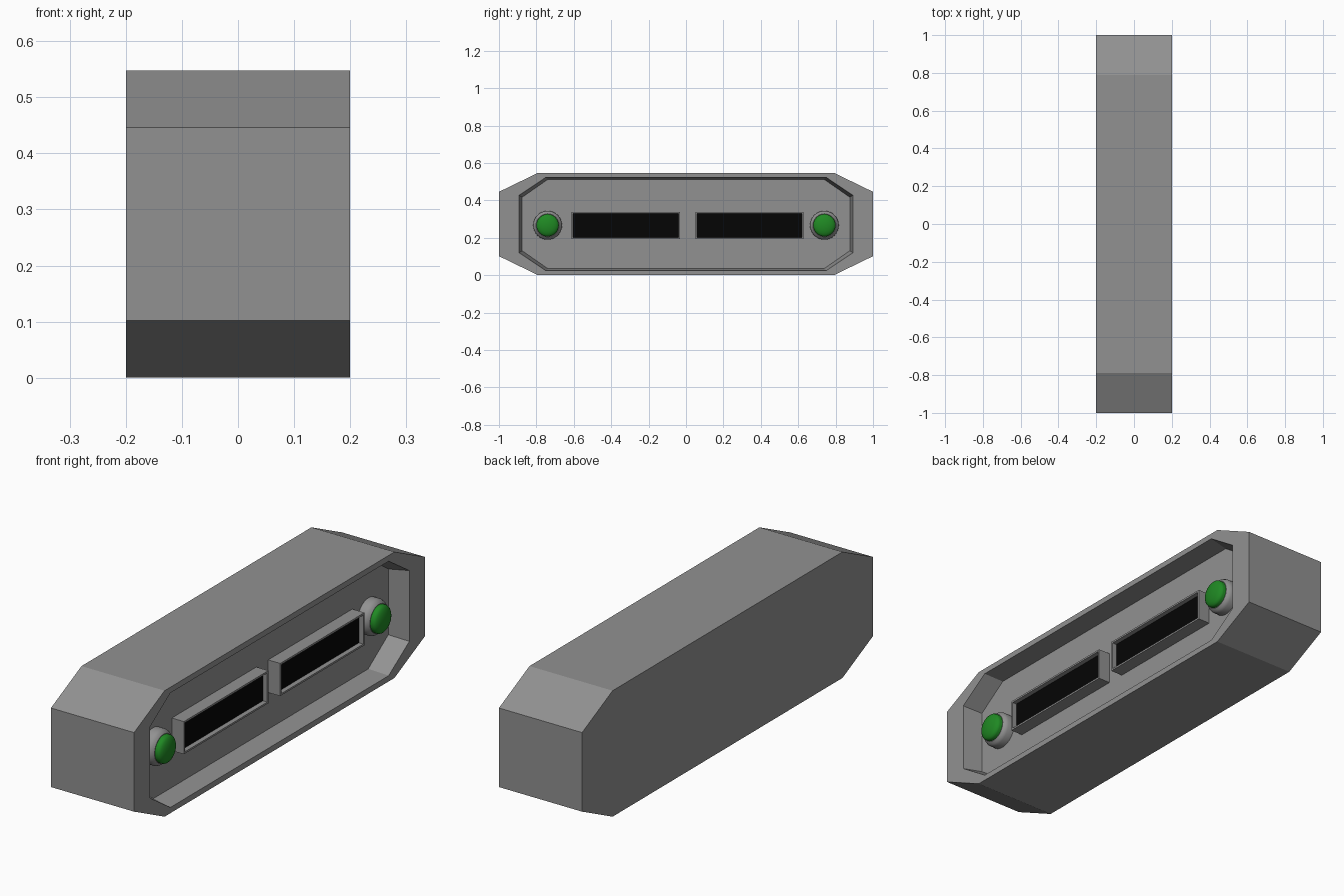
import bpy, bmesh, math

if "Cube" in bpy.data.objects:
    bpy.data.objects.remove(bpy.data.objects["Cube"])

MID = 0.274  # mid height of the housing


def make_object(name, bm, mat=None, smooth=False):
    bmesh.ops.recalc_face_normals(bm, faces=bm.faces)
    mesh = bpy.data.meshes.new(name)
    bm.to_mesh(mesh)
    bm.free()
    ob = bpy.data.objects.new(name, mesh)
    bpy.context.collection.objects.link(ob)
    if mat:
        mesh.materials.append(mat)
    if smooth:
        bpy.ops.object.select_all(action='DESELECT')
        ob.select_set(True)
        bpy.context.view_layer.objects.active = ob
        bpy.ops.object.shade_smooth_by_angle(angle=math.radians(35))
    return ob


def material(name, color):
    m = bpy.data.materials.new(name)
    m.diffuse_color = color
    m.use_nodes = True
    m.node_tree.nodes["Principled BSDF"].inputs["Base Color"].default_value = m.diffuse_color
    return m


def skin(bm, loops, cap_start=True, cap_end=True):
    """Bridge successive closed loops of points, capping the ends."""
    rings = [[bm.verts.new(p) for p in loop] for loop in loops]
    for a, b in zip(rings, rings[1:]):
        n = len(a)
        for i in range(n):
            bm.faces.new((a[i], a[(i + 1) % n], b[(i + 1) % n], b[i]))
    if cap_start:
        bm.faces.new(rings[0])
    if cap_end:
        bm.faces.new(rings[-1])


def octagon(x, y, yc, h, hc):
    """Chamfered rectangle: half width y, flat-top half width yc, half heights h, hc."""
    pts = [(y, -hc), (y, hc), (yc, h), (-yc, h), (-y, hc), (-y, -hc), (-yc, -h), (yc, -h)]
    return [(x, py, MID + pz) for py, pz in pts]


def rect(x, y0, y1, z0, z1):
    return [(x, y0, z0), (x, y1, z0), (x, y1, z1), (x, y0, z1)]


def lathe(name, profile, y, z, mat=None, segs=32):
    """Revolve (x, radius) points around an axis along x."""
    loops = [[(x, y + r * math.cos(2 * math.pi * i / segs),
               z + r * math.sin(2 * math.pi * i / segs)) for i in range(segs)]
             for x, r in profile]
    bm = bmesh.new()
    skin(bm, loops)
    return make_object(name, bm, mat, smooth=True)


grey = material("dark_grey", (0.285, 0.285, 0.285, 1))
green = material("green_lens", (0.014, 0.25, 0.017, 1))
black = material("black_panel", (0.0015, 0.0015, 0.0015, 1))

# Housing with a tapered recess in the +x face
bm = bmesh.new()
skin(bm, [octagon(-0.2, 1.0, 0.79, MID, 0.172),
          octagon(0.2, 1.0, 0.79, MID, 0.172),
          octagon(0.2, 0.892, 0.75, 0.249, 0.154),
          octagon(0.11, 0.876, 0.738, 0.239, 0.143)])
make_object("housing", bm, grey)

# Two slot frames with recessed dark panels
Z0, Z1, T = 0.195, 0.337, 0.008
for side, y0, y1 in (("left", -0.612, -0.031), ("right", 0.05, 0.629)):
    inner = (y0 + T, y1 - T, Z0 + T, Z1 - T)
    bm = bmesh.new()
    skin(bm, [rect(0.105, y0, y1, Z0, Z1), rect(0.168, y0, y1, Z0, Z1),
              rect(0.168, *inner), rect(0.14, *inner)])
    make_object("slot_frame_" + side, bm, grey)
    bm = bmesh.new()
    skin(bm, [rect(0.139, *inner), rect(0.147, *inner)])
    make_object("slot_panel_" + side, bm, black)

# Indicator lamps: grey collar and green domed lens at each end
collar = [(0.105, 0.077), (0.14, 0.077), (0.152, 0.072), (0.16, 0.062), (0.16, 0.055)]
dome = [(0.14, 0.06), (0.172, 0.06)]
dome += [(0.172 + 0.023 * math.sin(a), 0.06 * math.cos(a))
         for a in (math.radians(d) for d in (15, 30, 45, 60, 75, 85))]
for side, y in (("left", -0.74), ("right", 0.74)):
    lathe("lamp_collar_" + side, collar, y, 0.267, grey)
    lathe("lamp_lens_" + side, dome, y, 0.267, green)
